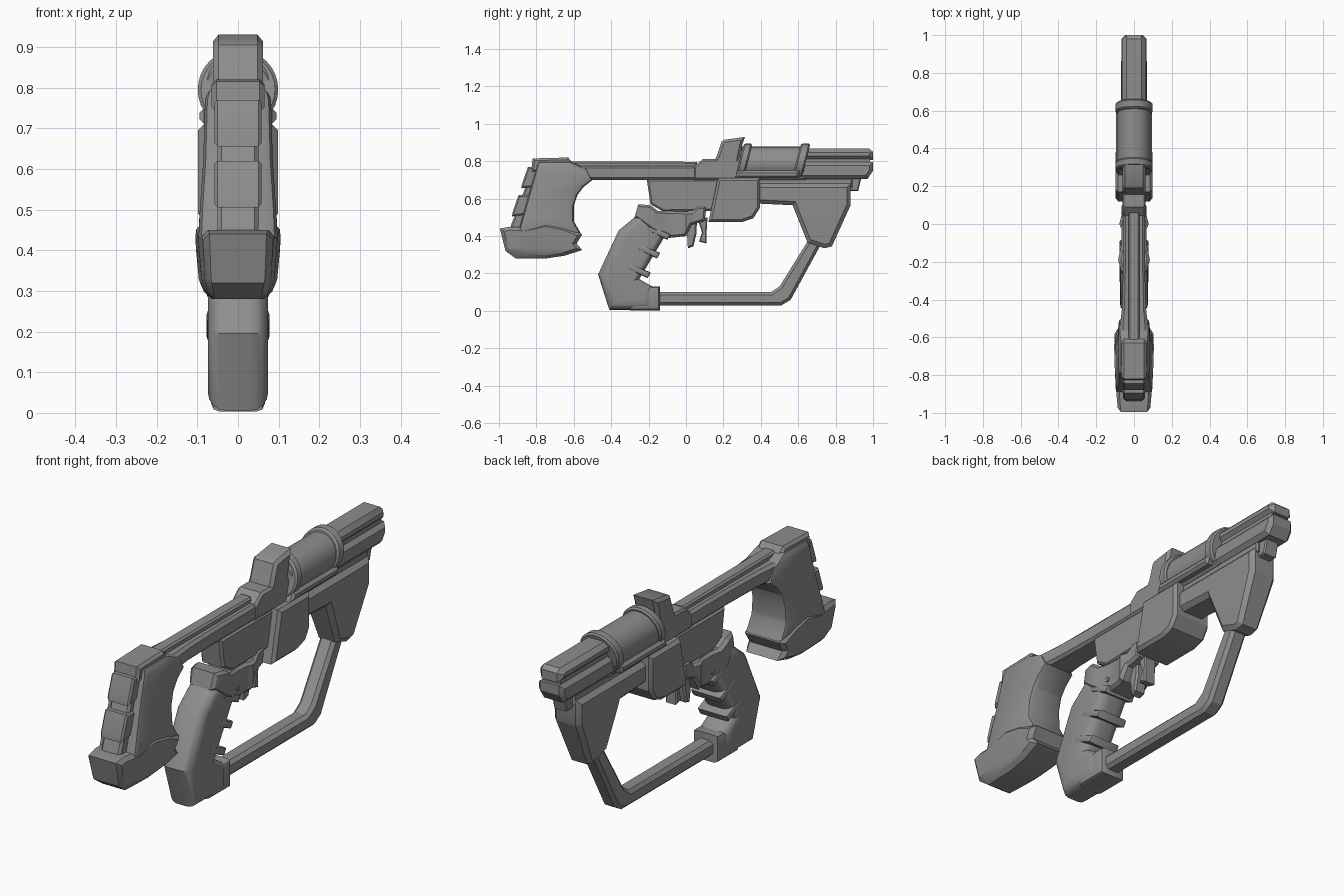
import bpy, bmesh, math
from mathutils import Vector

grey = bpy.data.materials.new("gunmetal_grey")
grey.diffuse_color = (0.27, 0.27, 0.27, 1)


def finish(name, bm, angle=30):
    bmesh.ops.recalc_face_normals(bm, faces=bm.faces[:])
    me = bpy.data.meshes.new(name)
    bm.to_mesh(me)
    bm.free()
    ob = bpy.data.objects.new(name, me)
    bpy.context.collection.objects.link(ob)
    me.materials.append(grey)
    bpy.ops.object.select_all(action='DESELECT')
    ob.select_set(True)
    bpy.context.view_layer.objects.active = ob
    bpy.ops.object.shade_smooth_by_angle(angle=math.radians(angle))
    return ob


def prism(name, profile, half, rim=0.012, seg=1, width=None, cuts=(), x=0.0):
    """Side profile (y, z) extruded across x, with bevelled rims and optional taper."""
    bm = bmesh.new()
    f = bm.faces.new([bm.verts.new((-half, y, z)) for y, z in profile])
    new = bmesh.ops.extrude_face_region(bm, geom=[f])["geom"]
    for v in new:
        if isinstance(v, bmesh.types.BMVert):
            v.co.x = half
    if rim:
        rims = [e for e in bm.edges if abs(e.verts[0].co.x - e.verts[1].co.x) < 1e-6]
        bmesh.ops.bevel(bm, geom=rims, offset=rim, segments=seg, profile=0.5,
                        affect='EDGES', clamp_overlap=True)
    for co, no in cuts:
        bmesh.ops.bisect_plane(bm, geom=bm.verts[:] + bm.edges[:] + bm.faces[:],
                               plane_co=co, plane_no=no)
    for v in bm.verts:
        if width:
            v.co.x *= width(v.co.y, v.co.z)
        v.co.x += x
    return finish(name, bm)


def ramp(t, pts):
    """Piecewise linear lookup."""
    if t <= pts[0][0]:
        return pts[0][1]
    for (a, u), (b, w) in zip(pts, pts[1:]):
        if t <= b:
            return u + (w - u) * (t - a) / (b - a)
    return pts[-1][1]


def tube(name, y0, y1, radius, zc, slant=0.0, n=32):
    """Closed cylinder along y, leaning by slant per unit of height."""
    bm = bmesh.new()
    r = min(0.008, radius * 0.2)
    rings = []
    for y, rad in ((y0, radius - r), (y0 + r, radius), (y1 - r, radius), (y1, radius - r)):
        ring = []
        for i in range(n):
            a = 2 * math.pi * i / n
            dz = rad * math.sin(a)
            ring.append(bm.verts.new((rad * math.cos(a), y + slant * dz, zc + dz)))
        rings.append(ring)
    for p, q in zip(rings, rings[1:]):
        for i in range(n):
            bm.faces.new((p[i], p[(i + 1) % n], q[(i + 1) % n], q[i]))
    bm.faces.new(rings[0])
    bm.faces.new(rings[-1])
    return finish(name, bm)


def zcuts(*zs):
    return [((0, 0, z), (0, 0, 1)) for z in zs]


def ycuts(*ys):
    return [((0, y, 0), (0, 1, 0)) for y in ys]


# Shoulder stock with rounded inner curve
prism("stock", [(-0.79, 0.80), (-0.62, 0.80), (-0.53, 0.76), (-0.50, 0.70), (-0.55, 0.66),
                (-0.58, 0.62), (-0.60, 0.56), (-0.60, 0.48), (-0.56, 0.41), (-0.90, 0.41)],
      0.09, 0.022, 2, lambda y, z: ramp(z, [(0.45, 1.08), (0.62, 0.95), (0.77, 0.9), (0.82, 0.75)]),
      zcuts(0.5, 0.62, 0.72, 0.77))
prism("stock_cap", [(-0.825, 0.77), (-0.82, 0.815), (-0.63, 0.82), (-0.60, 0.785), (-0.62, 0.74), (-0.83, 0.74)],
      0.065, 0.012)
# Rear spine and its two raised blocks
prism("stock_spine", [(-0.81, 0.79), (-0.73, 0.79), (-0.80, 0.42), (-0.945, 0.42), (-0.935, 0.46)], 0.05, 0.01)
for i, (y, z) in enumerate([(-0.845, 0.77), (-0.895, 0.62)]):
    prism("spine_block_%d" % i, [(y, z), (y + 0.075, z), (y + 0.04, z - 0.105), (y - 0.035, z - 0.115),
                                (y - 0.033, z - 0.095)], 0.058, 0.008)
# Butt pad
prism("butt_pad", [(-0.995, 0.44), (-0.94, 0.45), (-0.86, 0.445), (-0.75, 0.47), (-0.65, 0.45), (-0.555, 0.41),
                   (-0.585, 0.36), (-0.555, 0.325), (-0.65, 0.295), (-0.75, 0.28), (-0.91, 0.28), (-0.965, 0.32)],
      0.105, 0.018, 1, lambda y, z: ramp(z, [(0.28, 0.76), (0.33, 0.92), (0.42, 1.0)])
      * ramp(y, [(-1.0, 0.8), (-0.85, 0.93), (-0.7, 1.0)]), zcuts(0.33) + ycuts(-0.85))

# Top bar, flaring into the stock
prism("top_bar", [(-0.62, 0.775), (0.10, 0.775), (0.10, 0.70), (-0.52, 0.70), (-0.62, 0.62)],
      0.058, 0.012, 1, lambda y, z: ramp(y, [(-0.6, 1.4), (-0.45, 1.1), (-0.25, 1.0)]), ycuts(-0.45, -0.25))
prism("top_rib", [(-0.63, 0.80), (0.06, 0.797), (0.06, 0.76), (-0.63, 0.76)], 0.03, 0.008)
prism("upper_receiver", [(0.04, 0.77), (0.09, 0.812), (0.64, 0.812), (0.64, 0.70), (0.04, 0.70)], 0.062, 0.01)

# Raised sight
prism("sight", [(0.15, 0.80), (0.165, 0.83), (0.19, 0.905), (0.205, 0.915), (0.315, 0.93), (0.30, 0.885),
                (0.27, 0.73), (0.15, 0.73)], 0.062, 0.014)

# Power cell with slanted collars and a lower cradle
tube("cell", 0.29, 0.63, 0.088, 0.79)
tube("rear_collar", 0.285, 0.33, 0.099, 0.795, 0.25)
tube("front_collar", 0.59, 0.64, 0.099, 0.795, 0.25)
prism("cell_cradle", [(0.28, 0.75), (0.61, 0.75), (0.60, 0.71), (0.26, 0.71)], 0.095, 0.012)

# Split barrel
prism("upper_barrel", [(0.60, 0.867), (0.98, 0.867), (1.0, 0.85), (1.0, 0.808), (0.60, 0.808)], 0.06, 0.02)
prism("barrel_core", [(0.60, 0.82), (0.985, 0.82), (0.985, 0.78), (0.60, 0.78)], 0.045, 0)
prism("lower_barrel", [(0.58, 0.795), (1.0, 0.795), (1.0, 0.75), (0.97, 0.705), (0.58, 0.705)], 0.066, 0.018)
prism("muzzle_lug", [(0.84, 0.72), (0.94, 0.72), (0.92, 0.64), (0.84, 0.64)], 0.035, 0.006)

# Fore end
prism("under_rail", [(0.35, 0.71), (0.89, 0.71), (0.89, 0.66), (0.35, 0.66)], 0.05, 0.008)
prism("fore_end", [(0.36, 0.68), (0.88, 0.68), (0.88, 0.565), (0.78, 0.345), (0.74, 0.335), (0.65, 0.365),
                   (0.57, 0.565), (0.36, 0.575)], 0.07, 0.02, 1,
      lambda y, z: ramp(z, [(0.34, 0.78), (0.56, 1.0)]), zcuts(0.56))

# Receiver and side housing
prism("receiver", [(-0.21, 0.705), (0.38, 0.705), (0.38, 0.54), (-0.12, 0.53), (-0.19, 0.57)], 0.058, 0.01)
prism("side_housing", [(0.17, 0.71), (0.395, 0.71), (0.395, 0.55), (0.36, 0.495), (0.30, 0.475), (0.12, 0.475)],
      0.098, 0.014)

# Trigger group
prism("trigger_housing", [(-0.255, 0.57), (-0.19, 0.565), (-0.15, 0.535), (0.03, 0.53), (0.06, 0.56), (0.11, 0.56),
                          (0.10, 0.48), (0.03, 0.46), (0.0, 0.40), (-0.09, 0.39), (-0.18, 0.43), (-0.275, 0.50)],
      0.065, 0.012, 1, lambda y, z: ramp(y, [(-0.27, 0.95), (-0.19, 1.3), (-0.1, 1.0), (-0.03, 1.0), (0.0, 1.2),
                                             (0.05, 1.0)]), ycuts(-0.19, -0.1, -0.03, 0.0, 0.05))
prism("trigger", [(0.0, 0.50), (0.06, 0.50), (0.055, 0.41), (0.04, 0.345), (0.01, 0.335), (0.005, 0.42)], 0.03, 0.008)
prism("trigger_stop", [(0.06, 0.50), (0.115, 0.50), (0.11, 0.42), (0.11, 0.36), (0.07, 0.37), (0.085, 0.42)],
      0.03, 0.006)
for s in (-1, 1):
    bm = bmesh.new()
    bmesh.ops.create_cone(bm, cap_ends=True, segments=12, radius1=0.011, radius2=0.011, depth=0.012)
    for v in bm.verts:
        v.co = Vector((s * 0.066 + v.co.z, -0.10 + v.co.x, 0.445 + v.co.y))
    finish("pivot_pin_%s" % ("left" if s < 0 else "right"), bm)

# Pistol grip, rounded, with three finger bands
prism("grip", [(-0.25, 0.52), (-0.36, 0.43), (-0.47, 0.195), (-0.41, 0.005), (-0.18, 0.005), (-0.18, 0.13),
               (-0.25, 0.17), (-0.10, 0.42)], 0.074, 0.045, 4)
for i, (y, z) in enumerate([(-0.315, 0.225), (-0.265, 0.33), (-0.21, 0.43)]):
    prism("finger_band_%d" % i, [(y, z), (y + 0.11, z - 0.05), (y + 0.127, z - 0.02), (y + 0.012, z + 0.03)],
          0.078, 0.012, 2)
prism("grip_foot", [(-0.30, 0.003), (-0.14, 0.003), (-0.14, 0.13), (-0.21, 0.13), (-0.30, 0.10)], 0.066, 0.02, 2)

# Lower guard rail from grip to fore end
prism("guard_rail", [(-0.16, 0.10), (0.455, 0.10), (0.50, 0.13), (0.655, 0.38), (0.735, 0.38), (0.56, 0.06),
                     (0.51, 0.03), (-0.16, 0.03)], 0.04, 0.015)
